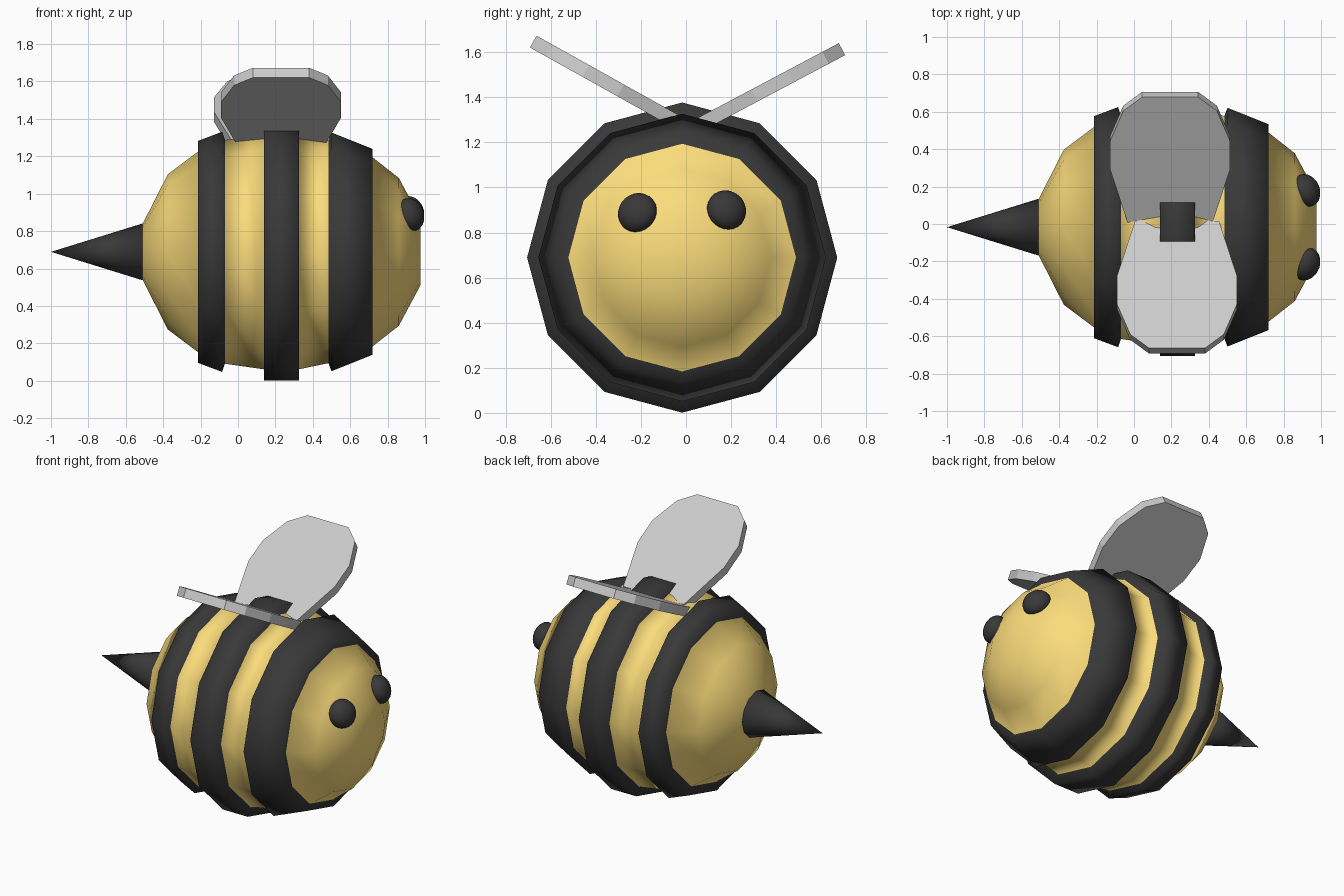
import bpy, bmesh, math
from mathutils import Vector, Matrix

if "Cube" in bpy.data.objects:
    bpy.data.objects.remove(bpy.data.objects["Cube"])

SIDES = 12
CY, CZ = -0.017, 0.689   # body axis runs along x


def material(name, rgb):
    m = bpy.data.materials.new(name)
    m.diffuse_color = (*rgb, 1)
    m.use_nodes = True
    m.node_tree.nodes["Principled BSDF"].inputs["Base Color"].default_value = m.diffuse_color
    return m


yellow = material("yellow", (0.97, 0.72, 0.20))
black = material("black", (0.04, 0.04, 0.04))


def finish(bm, name, mats=(), smooth=True):
    bmesh.ops.recalc_face_normals(bm, faces=bm.faces)
    for f in bm.faces:
        f.smooth = smooth
    mesh = bpy.data.meshes.new(name)
    bm.to_mesh(mesh)
    bm.free()
    for m in mats:
        mesh.materials.append(m)
    ob = bpy.data.objects.new(name, mesh)
    bpy.context.collection.objects.link(ob)
    return ob


def lathe(name, profile, mats):
    """Spin (x, radius, material slot of the following band) around the body axis."""
    bm = bmesh.new()
    rings = []
    for x, r, _ in profile:
        if r == 0:
            rings.append([bm.verts.new((x, CY, CZ))] * SIDES)
            continue
        angles = [2 * math.pi * k / SIDES for k in range(SIDES)]
        rings.append([bm.verts.new((x, CY + r * math.cos(a), CZ + r * math.sin(a)))
                      for a in angles])
    for (a, b), (_, _, slot) in zip(zip(rings, rings[1:]), profile):
        for k in range(SIDES):
            j = (k + 1) % SIDES
            corners = list(dict.fromkeys((a[k], a[j], b[j], b[k])))
            bm.faces.new(corners).material_index = slot
    return finish(bm, name, mats)


# Striped body: the black bands are raised steps in the profile
lathe("striped_body", [
    (-0.51, 0, 0), (-0.51, 0.15, 0), (-0.375, 0.415, 0),
    (-0.215, 0.535, 1), (-0.215, 0.593, 1), (-0.085, 0.642, 1), (-0.07, 0.598, 0),
    (0.14, 0.628, 1), (0.14, 0.688, 1), (0.325, 0.688, 1), (0.325, 0.628, 0),
    (0.483, 0.595, 1), (0.50, 0.638, 1), (0.72, 0.55, 1), (0.72, 0.505, 0),
    (0.86, 0.395, 0), (0.975, 0.18, 0), (0.975, 0, 0),
], [yellow, black])

# Stinger
lathe("stinger", [(-1.0, 0, 0), (-0.51, 0.152, 0), (-0.50, 0, 0)], [black])

# Eyes: flattened balls set along the surface direction
for name, y, z in (("eye_front", -0.215, 0.888), ("eye_back", 0.18, 0.90)):
    bm = bmesh.new()
    bmesh.ops.create_uvsphere(bm, u_segments=24, v_segments=12, radius=1)
    direction = Vector((1, 0.45 * math.copysign(1, y), 0.4))
    bm.transform(Matrix.Translation((0.922, y, z))
                 @ direction.to_track_quat('Z', 'Y').to_matrix().to_4x4()
                 @ Matrix.Diagonal((0.09, 0.09, 0.068, 1)))
    finish(bm, name, [black])

# Wings: half outline (half width, distance from root), tilted and thickened
HALF = [(0.225, 0), (0.32, 0.29), (0.32, 0.445), (0.25, 0.605), (0.15, 0.678)]
OUTLINE = HALF + [(-w, d) for w, d in reversed(HALF)]


def wing(name, side, x0, y0, z0, slope):
    bm = bmesh.new()
    down = Vector((0, side * slope, -1)).normalized() * 0.06
    top = [Vector((x0 + w, y0 + side * d, z0 + slope * d)) for w, d in OUTLINE]
    upper = [bm.verts.new(p) for p in top]
    lower = [bm.verts.new(p + down) for p in top]
    bm.faces.new(upper)
    bm.faces.new(lower)
    for k in range(len(top)):
        j = (k + 1) % len(top)
        bm.faces.new((upper[k], upper[j], lower[j], lower[k]))
    finish(bm, name, smooth=False)


wing("wing_front", -1, 0.23, 0.015, 1.295, 0.558)
wing("wing_back", 1, 0.193, 0.0, 1.281, 0.53)
